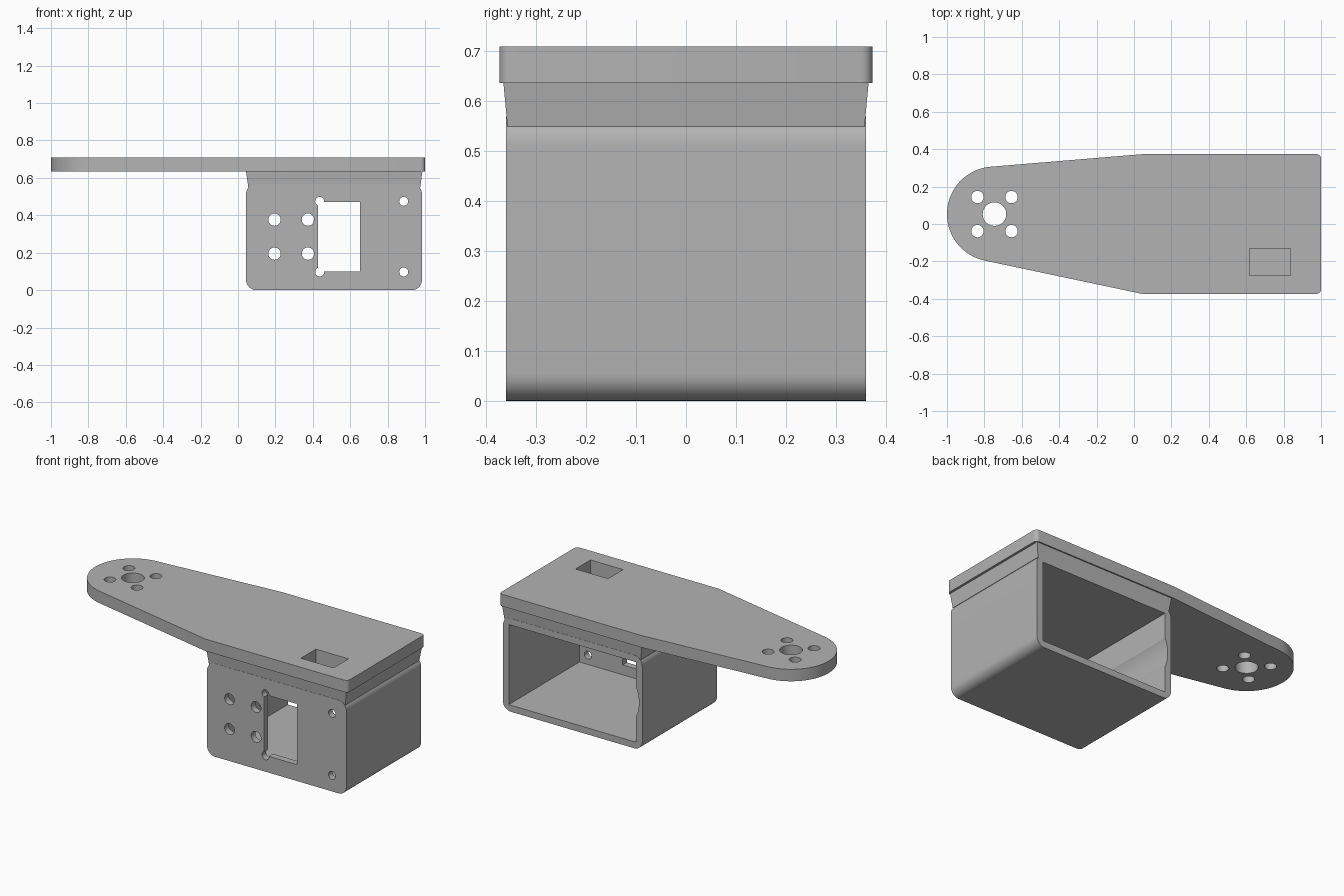
import bpy
import bmesh
from math import cos, sin, tau, radians, atan2, acos, hypot

cube = bpy.data.objects.get("Cube")
if cube:
    bpy.data.objects.remove(cube, do_unlink=True)

grey = bpy.data.materials.new("plain grey")
grey.use_nodes = True
grey.diffuse_color = (0.45, 0.45, 0.45, 1)
grey.node_tree.nodes["Principled BSDF"].inputs["Base Color"].default_value = (0.45, 0.45, 0.45, 1)


def loft(name, lower, upper):
    """Closed solid between two matching 3D outlines."""
    bm = bmesh.new()
    a = [bm.verts.new(p) for p in lower]
    b = [bm.verts.new(p) for p in upper]
    n = len(a)
    bm.faces.new(a[::-1])
    bm.faces.new(b)
    for i in range(n):
        j = (i + 1) % n
        bm.faces.new((a[i], a[j], b[j], b[i]))
    bmesh.ops.recalc_face_normals(bm, faces=bm.faces)
    mesh = bpy.data.meshes.new(name)
    bm.to_mesh(mesh)
    bm.free()
    mesh.materials.append(grey)
    ob = bpy.data.objects.new(name, mesh)
    bpy.context.collection.objects.link(ob)
    return ob


def along_z(name, outline, z0, z1):
    return loft(name, [(x, y, z0) for x, y in outline], [(x, y, z1) for x, y in outline])


def along_y(name, outline, y0, y1):
    return loft(name, [(x, y0, z) for x, z in outline], [(x, y1, z) for x, z in outline])


def arc(cx, cy, r, start, end, steps):
    return [(cx + r * cos(start + (end - start) * i / steps),
             cy + r * sin(start + (end - start) * i / steps)) for i in range(steps + 1)]


def circle(cx, cy, r, steps=40):
    return arc(cx, cy, r, 0, tau, steps)[:-1]


def rect(x0, x1, y0, y1):
    return [(x0, y0), (x1, y0), (x1, y1), (x0, y1)]


def rounded(x0, x1, y0, y1, r):
    corners = [(x1 - r, y1 - r), (x0 + r, y1 - r), (x0 + r, y0 + r), (x1 - r, y0 + r)]
    return [p for k, (cx, cy) in enumerate(corners)
            for p in arc(cx, cy, r, k * tau / 4, (k + 1) * tau / 4, 10)]


def cut(ob, cutters):
    bpy.context.view_layer.objects.active = ob
    for c in cutters:
        mod = ob.modifiers.new("cut", 'BOOLEAN')
        mod.operation = 'DIFFERENCE'
        mod.solver = 'EXACT'
        mod.object = c
        bpy.ops.object.modifier_apply(modifier=mod.name)


def tangent_angle(px, py, side):
    """Angle on the arm's round end where a line from the point touches it."""
    dx, dy = px - HUB[0], py - HUB[1]
    return atan2(dy, dx) + side * acos(END_R / hypot(dx, dy))


# Top plate: wide rear block tapering to a round arm end
HUB, END_R, HALF = (-0.746, 0.053), 0.254, 0.373
upper = tangent_angle(0.04, HALF, 1)
lower = tangent_angle(0.04, -HALF, -1) + tau
outline = [(0.04, HALF)] + arc(*HUB, END_R, upper, lower, 48) + [(0.04, -HALF)]
outline += arc(0.977, -HALF + 0.023, 0.023, -tau / 4, 0, 6)
outline += arc(0.977, HALF - 0.023, 0.023, 0, tau / 4, 6)
plate = along_z("arm_plate", outline, 0.635, 0.708)

# Tapered neck under the plate
neck = loft("neck",
            [(x, y, 0.548) for x, y in rect(0.055, 0.974, -0.357, 0.357)],
            [(x, y, 0.635) for x, y in rect(0.043, 0.986, -0.365, 0.365)])

# Hollow housing, open at the back
box = along_y("housing", rounded(0.043, 0.984, 0, 0.568, 0.055), -0.36, 0.36)

# Cutters
plate_holes = [along_z("hub_hole", circle(*HUB, 0.063), 0.5, 0.8)]
for sx in (-1, 1):
    for sy in (-1, 1):
        plate_holes.append(along_z("arm_screw_hole", circle(
            HUB[0] + sx * 0.091, HUB[1] + sy * 0.091, 0.033, 32), 0.5, 0.8))

cable_slot = along_z("cable_slot", rect(0.617, 0.837, -0.275, -0.131), 0.45, 0.8)

box_holes = [along_y("cavity", rect(0.084, 0.943, 0.04, 0.528), -0.32, 0.5),
             along_y("horn_clearance", circle(0.285, 0.286, 0.22, 64), -0.32, 0.5),
             along_y("window", rect(0.427, 0.651, 0.1, 0.47), -0.5, -0.2)]
for z in (0.097, 0.475):
    for x in (0.437, 0.886):
        box_holes.append(along_y("mount_hole", circle(x, z, 0.024, 32), -0.5, -0.2))
for z in (0.195, 0.377):
    for x in (0.195, 0.374):
        box_holes.append(along_y("front_screw_hole", circle(x, z, 0.033, 32), -0.5, -0.2))

cut(plate, plate_holes + [cable_slot])
cut(neck, [cable_slot])
cut(box, box_holes + [cable_slot])
for c in plate_holes + box_holes + [cable_slot]:
    bpy.data.objects.remove(c, do_unlink=True)

# Smooth the rounded walls, keep edges sharp
bpy.ops.object.select_all(action='DESELECT')
for ob in (plate, neck, box):
    ob.select_set(True)
bpy.context.view_layer.objects.active = box
bpy.ops.object.shade_smooth_by_angle(angle=radians(25))
